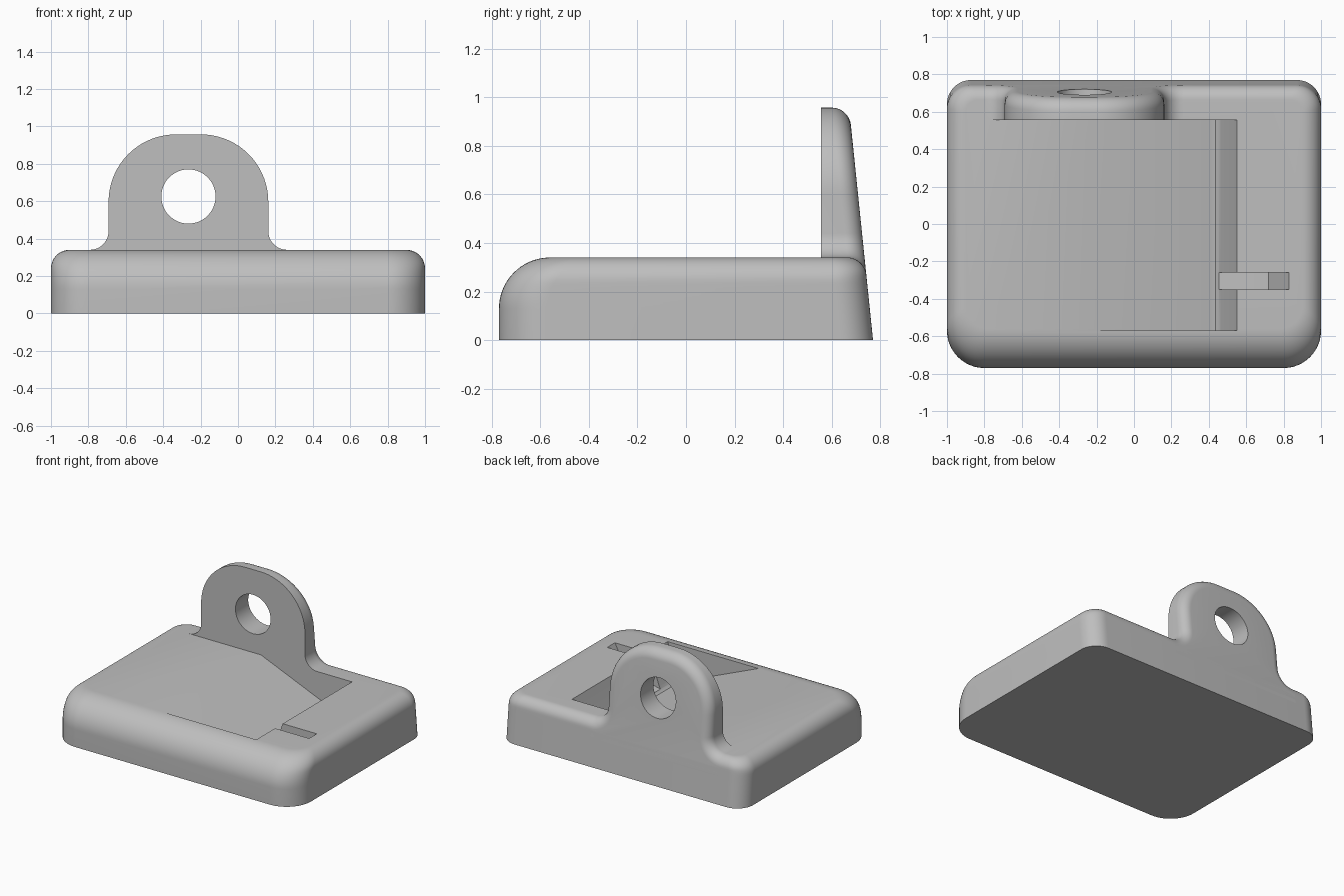
import bpy, bmesh, math
from mathutils import Vector

old = bpy.data.objects.get("Cube")
if old:
    bpy.data.objects.remove(old)

grey = bpy.data.materials.new("plain grey")
grey.use_nodes = True
colour = (0.52, 0.52, 0.52, 1)
grey.diffuse_color = colour
grey.node_tree.nodes["Principled BSDF"].inputs["Base Color"].default_value = colour

TOP = 0.34       # height of the base
BACK = 0.77      # back edge on the ground
LEAN = 0.103     # forward lean of the back face per unit of height
EDGE = 0.07      # rounding of the back edges


def loft(name, rings):
    """Closed solid skinned through rings of equal point count."""
    bm = bmesh.new()
    loops = [[bm.verts.new(p) for p in ring] for ring in rings]
    for a, b in zip(loops, loops[1:]):
        for i in range(len(a)):
            j = (i + 1) % len(a)
            bm.faces.new((a[i], a[j], b[j], b[i]))
    bm.faces.new(loops[0][::-1])
    bm.faces.new(loops[-1])
    bmesh.ops.recalc_face_normals(bm, faces=bm.faces)
    mesh = bpy.data.meshes.new(name)
    bm.to_mesh(mesh)
    bm.free()
    mesh.materials.append(grey)
    obj = bpy.data.objects.new(name, mesh)
    bpy.context.collection.objects.link(obj)
    return obj


def arc(cx, cy, r, start, end, steps=12):
    angles = [math.radians(start + (end - start) * i / steps) for i in range(steps + 1)]
    return [(cx + r * math.cos(a), cy + r * math.sin(a)) for a in angles]


def prism(name, profile, y0, y1):
    return loft(name, [[(x, y, z) for x, z in profile] for y in (y0, y1)])


def select_only(obj):
    bpy.ops.object.select_all(action='DESELECT')
    obj.select_set(True)
    bpy.context.view_layer.objects.active = obj


def cut(obj, cutter):
    cutter.hide_render = True
    mod = obj.modifiers.new("cut", 'BOOLEAN')
    mod.operation = 'DIFFERENCE'
    mod.solver = 'EXACT'
    mod.object = cutter
    select_only(obj)
    bpy.ops.object.modifier_apply(modifier=mod.name)
    bpy.data.objects.remove(cutter)


def inset(z, r):
    """How far a rounded top edge of radius r has moved in at height z."""
    h = max(0, z - (TOP - r))
    return r - math.sqrt(max(0, r * r - h * h))


# Base block, with a broad round front edge and tighter side and back edges
def base_ring(z):
    side, front, back = inset(z, 0.10), inset(z, 0.21), inset(z, EDGE)
    x = 1 - side
    y0, y1 = -BACK + front, BACK - LEAN * z - back
    rf, rb = 0.2 - side * 0.8, 0.13 - side * 0.6
    ring = arc(x - rb, y1 - rb, rb, 0, 90) + arc(-x + rb, y1 - rb, rb, 90, 180)
    ring += arc(-x + rf, y0 + rf, rf, 180, 270) + arc(x - rf, y0 + rf, rf, 270, 360)
    return [(px, py, z) for px, py in ring]


levels = [0] + [TOP - 0.21 * (1 - math.sin(math.radians(a))) for a in range(0, 91, 5)]
base = loft("base", [base_ring(z) for z in levels])

# Shallow ramp pocket sinking towards a steep end wall
pocket = [(-0.58, 0.5), (-0.2, TOP), (0.41, 0.085)]
pocket += [(0.435, 0.08), (0.455, 0.095), (0.465, 0.115), (0.55, TOP), (0.61, 0.5)]
cut(base, prism("pocket_cutter", pocket, -0.57, 0.555))

# Narrow slot running out of the pocket
slot = [(0.43, 0.5), (0.43, 0.09), (0.61, 0.13), (0.72, 0.13), (0.83, TOP), (0.91, 0.5)]
cut(base, prism("slot_cutter", slot, -0.35, -0.26))

# Hanging tab, blending into the base with concave fillets
MID, HALF, PEAK, BEND, FLARE = -0.265, 0.427, 0.957, 0.36, 0.1


def tab_outline(d):
    r, f = BEND - d, FLARE + d
    half = arc(HALF + FLARE, TOP + FLARE, f, 270, 180)
    half += arc(HALF - BEND, PEAK - BEND, r, 0, 90, 18)
    half = [(HALF + FLARE, 0.2)] + half
    return [(MID + x, z) for x, z in half] + [(MID - x, z) for x, z in half[::-1]]


tab_rings = [[(x, 0.555, z) for x, z in tab_outline(0)]]
for step in range(9):
    t = math.radians(step * 11.25)
    d, short = EDGE * (1 - math.cos(t)), EDGE * (1 - math.sin(t))
    tab_rings.append([(x, BACK - LEAN * z - short, z) for x, z in tab_outline(d)])
tab = loft("hanging_tab", tab_rings)

# Round hole through the tab
hole = arc(MID, 0.625, 0.145, 0, 352.5, 47)
cut(tab, prism("hole_cutter", hole, 0.4, 0.9))

for part in (base, tab):
    select_only(part)
    bpy.ops.object.shade_smooth_by_angle(angle=math.radians(30))
